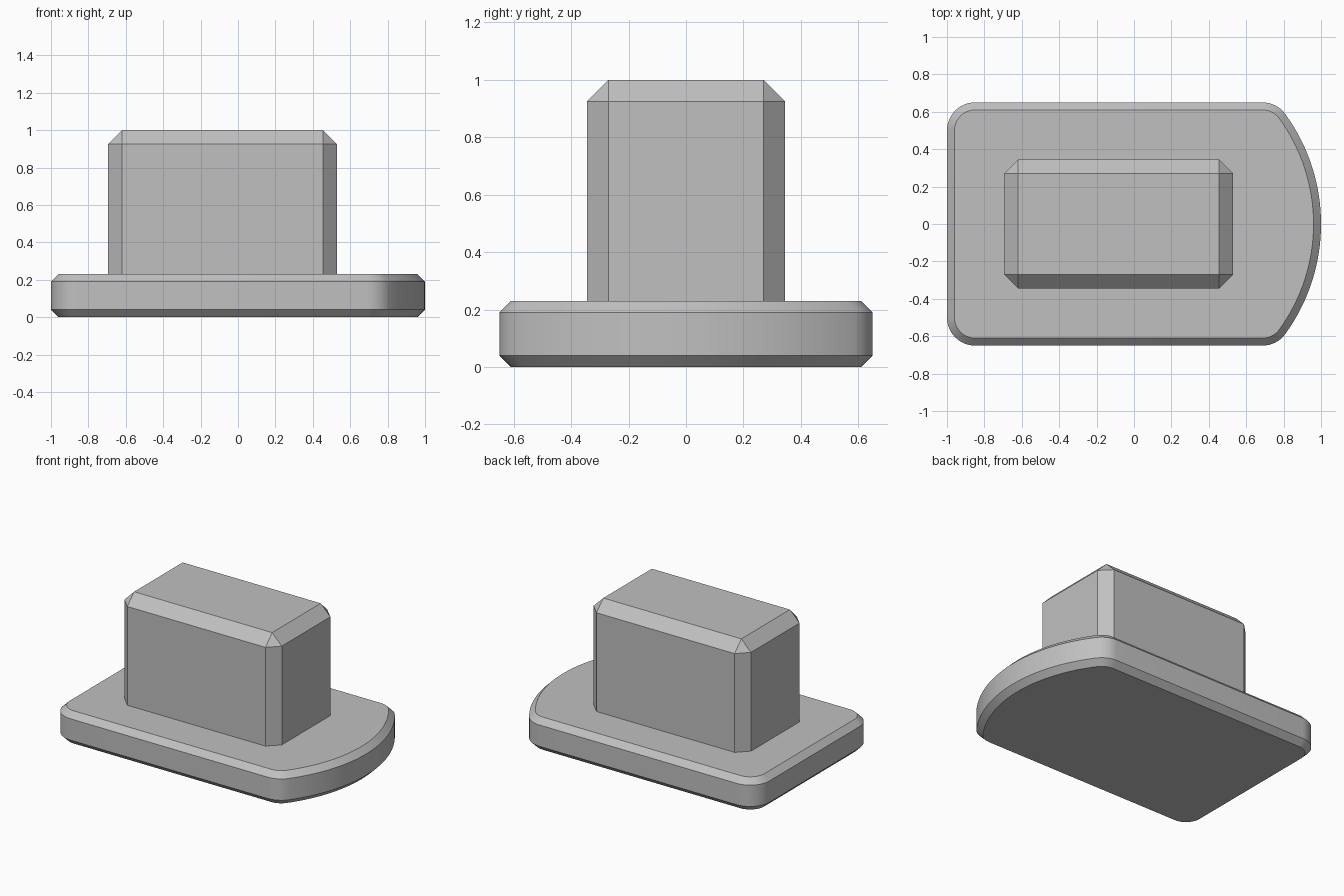
import bpy
import bmesh
from math import cos, sin, atan2, sqrt, pi, radians

cube = bpy.data.objects.get("Cube")
if cube:
    bpy.data.objects.remove(cube, do_unlink=True)

grey = bpy.data.materials.new("plain grey")
grey.use_nodes = True
colour = (0.53, 0.53, 0.53, 1)
grey.diffuse_color = colour
grey.node_tree.nodes["Principled BSDF"].inputs["Base Color"].default_value = colour


def finish(bm, name):
    bmesh.ops.recalc_face_normals(bm, faces=bm.faces)
    mesh = bpy.data.meshes.new(name)
    bm.to_mesh(mesh)
    bm.free()
    mesh.materials.append(grey)
    obj = bpy.data.objects.new(name, mesh)
    bpy.context.collection.objects.link(obj)
    bpy.ops.object.select_all(action='DESELECT')
    obj.select_set(True)
    bpy.context.view_layer.objects.active = obj
    return obj


def arc(cx, cy, radius, start, end, steps):
    angles = [start + (end - start) * i / steps for i in range(steps + 1)]
    return [(cx + radius * cos(a), cy + radius * sin(a)) for a in angles]


HALF_WIDTH, CORNER, NOSE = 0.65, 0.15, 1.0


def outline(inset):
    """Plate outline: rounded back corners, bowed end, filleted shoulders."""
    r, cy = CORNER - inset, HALF_WIDTH - CORNER
    cx = sqrt((NOSE - CORNER) ** 2 - cy ** 2)
    turn = atan2(cy, cx)
    back = CORNER - 1
    return (arc(cx, -cy, r, -pi / 2, -turn, 8)
            + arc(0, 0, NOSE - inset, -turn, turn, 32)[1:-1]
            + arc(cx, cy, r, turn, pi / 2, 8)
            + arc(back, cy, r, pi / 2, pi, 12)
            + arc(back, -cy, r, pi, 1.5 * pi, 12))


# Base plate, chamfered top and bottom
bm = bmesh.new()
rings = []
for inset, z in ((0.04, 0), (0, 0.04), (0, 0.19), (0.04, 0.23)):
    rings.append([bm.verts.new((x, y, z)) for x, y in outline(inset)])
bm.faces.new(rings[0])
bm.faces.new(rings[-1])
count = len(rings[0])
for low, high in zip(rings, rings[1:]):
    for i in range(count):
        j = (i + 1) % count
        bm.faces.new((low[i], low[j], high[j], high[i]))
finish(bm, "base_plate")
bpy.ops.object.shade_smooth_by_angle(angle=radians(30))

# Upright block, chamfered on every edge except its foot
X0, X1, HALF_Y, Z0, Z1 = -0.695, 0.53, 0.345, 0.23, 1.0
bm = bmesh.new()
bmesh.ops.create_cube(bm, size=1)
for v in bm.verts:
    v.co.x = X1 if v.co.x > 0 else X0
    v.co.y = HALF_Y if v.co.y > 0 else -HALF_Y
    v.co.z = Z1 if v.co.z > 0 else Z0
foot = [f for f in bm.faces if all(v.co.z == f.verts[0].co.z < 0.5 for v in f.verts)]
bmesh.ops.delete(bm, geom=foot, context='FACES_ONLY')
edges = [e for e in bm.edges if not e.is_boundary]
bmesh.ops.bevel(bm, geom=edges, offset=0.075, segments=1, affect='EDGES')
finish(bm, "upright_block")
